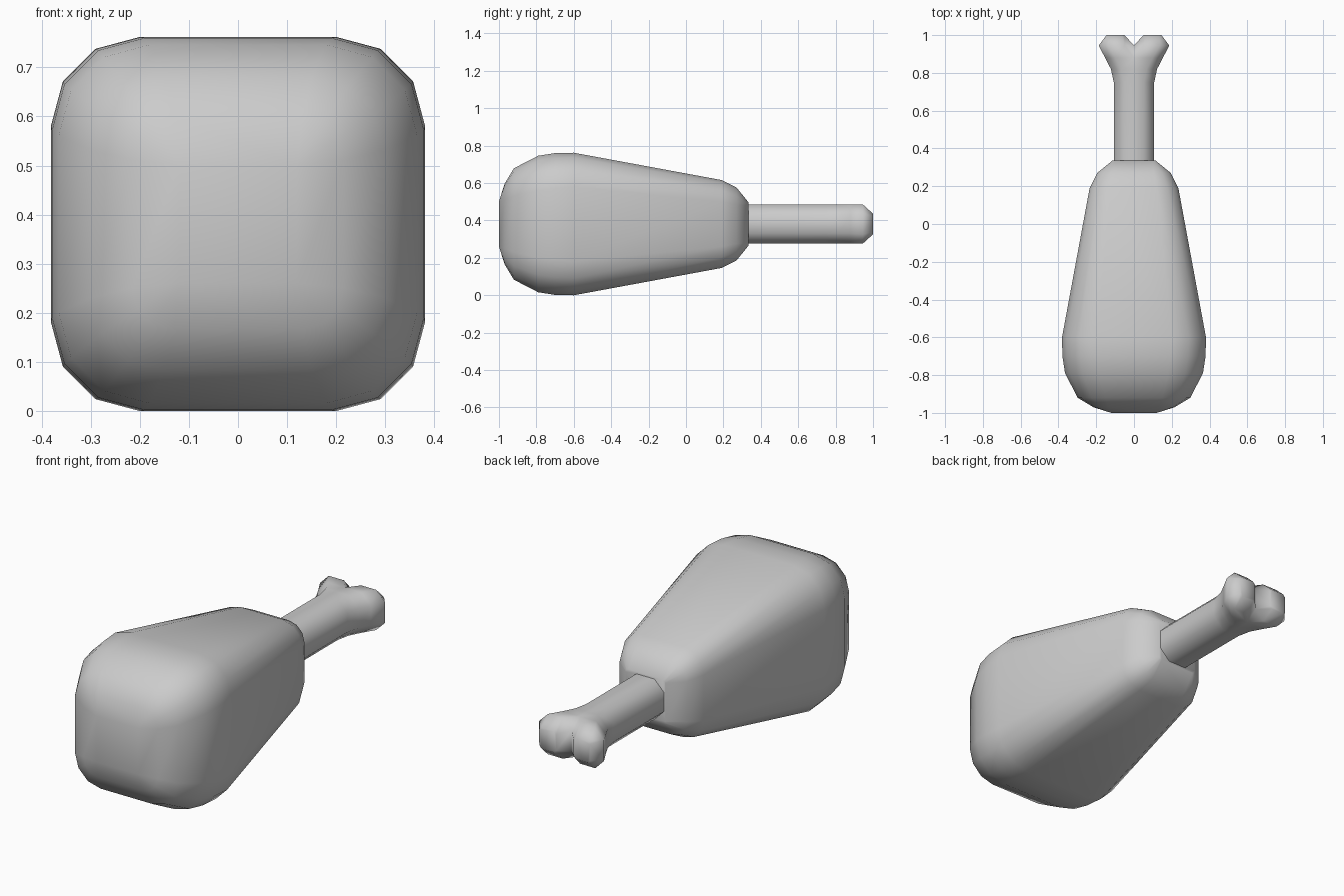
import bpy, bmesh, math

if "Cube" in bpy.data.objects:
    bpy.data.objects.remove(bpy.data.objects["Cube"])

ZC = 0.381  # height of the long axis


def rounded_square(half, flat, y):
    """16-point ring: square with three-segment rounded corners."""
    r = half - flat
    pts = []
    for q in range(4):
        mid = math.radians(45 + 90 * q)
        cx, cz = math.copysign(flat, math.cos(mid)), math.copysign(flat, math.sin(mid))
        for i in range(4):
            a = math.radians(90 * q + 30 * i)
            pts.append((cx + r * math.cos(a), y, ZC + cz + r * math.sin(a)))
    return pts


def chamfered_half(y, x0, x1, hz, c_in, c_out):
    """8-point ring on one side of the bone, with inner and outer chamfers."""
    top = [(x1, hz - c_out), (x1 - c_out, hz), (x0 + c_in, hz), (x0, hz - c_in)]
    bottom = [(x, -z) for x, z in reversed(top)]
    return [(x, y, ZC + z) for x, z in top + bottom]


def loft(name, rings, mirror=False):
    bm = bmesh.new()
    loops = [[bm.verts.new(p) for p in ring] for ring in rings]
    n = len(loops[0])
    for a, b in zip(loops, loops[1:]):
        for i in range(n):
            j = (i + 1) % n
            bm.faces.new((a[i], a[j], b[j], b[i]))
    bm.faces.new(loops[0])
    bm.faces.new(loops[-1][::-1])
    bmesh.ops.remove_doubles(bm, verts=bm.verts[:], dist=0.0005)
    bmesh.ops.recalc_face_normals(bm, faces=bm.faces[:])
    if mirror:
        inner = [f for f in bm.faces if all(abs(v.co.x) < 1e-4 for v in f.verts)]
        bmesh.ops.delete(bm, geom=inner, context='FACES')
    mesh = bpy.data.meshes.new(name)
    bm.to_mesh(mesh)
    bm.free()
    ob = bpy.data.objects.new(name, mesh)
    bpy.context.collection.objects.link(ob)
    if mirror:
        ob.modifiers.new("Mirror", 'MIRROR').use_clip = True
    bpy.ops.object.select_all(action='DESELECT')
    ob.select_set(True)
    bpy.context.view_layer.objects.active = ob
    bpy.ops.object.shade_smooth_by_angle(angle=math.radians(60))
    return ob


# Meat: tapered block with rounded ends (y, half size, half flat width)
meat_profile = [(-1.0, 0.12, 0.12), (-0.97, 0.215, 0.13), (-0.92, 0.298, 0.15),
                (-0.79, 0.365, 0.18), (-0.70, 0.379, 0.19), (-0.60, 0.381, 0.20),
                (0.19, 0.235, 0.12), (0.27, 0.195, 0.105), (0.335, 0.115, 0.10)]
loft("meat", [rounded_square(h, f, y) for y, h, f in meat_profile])

# Bone: octagonal shaft splitting into two knobs, mirrored across x
bone_profile = [(0.25, 0, 0.107, 0.105, 0, 0.055), (0.75, 0, 0.107, 0.105, 0, 0.055),
                (0.82, 0, 0.122, 0.105, 0, 0.055), (0.88, 0, 0.153, 0.105, 0, 0.055),
                (0.945, 0, 0.187, 0.105, 0.05, 0.05),
                (1.0, 0.05, 0.145, 0.055, 0.012, 0.012)]
loft("bone", [chamfered_half(*p) for p in bone_profile], mirror=True)
